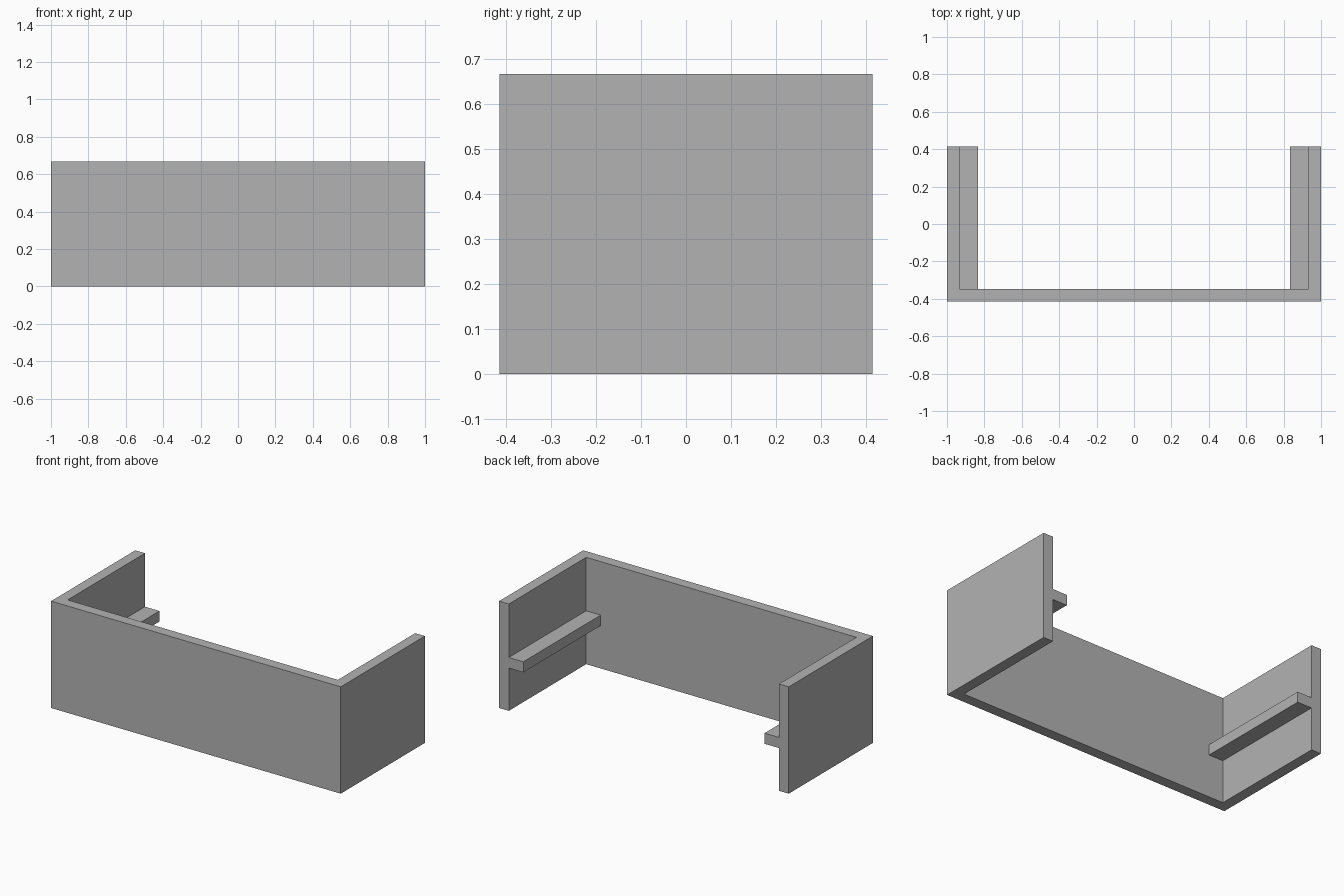
import bpy
import bmesh

cube = bpy.data.objects.get("Cube")
if cube:
    bpy.data.objects.remove(cube, do_unlink=True)

HALF_W, HALF_D, HEIGHT, WALL = 1.0, 0.415, 0.667, 0.067
RAIL_LOW, RAIL_TOP, RAIL_INNER = 0.267, 0.333, 0.833

grey = bpy.data.materials.new("plain grey")
grey.use_nodes = True
colour = (0.45, 0.45, 0.45, 1)
grey.diffuse_color = colour
grey.node_tree.nodes["Principled BSDF"].inputs["Base Color"].default_value = colour


def extrude_outline(name, outline, low, high):
    """Make a solid from a flat outline, raised from low to high."""
    bm = bmesh.new()
    base = bm.faces.new([bm.verts.new((x, y, low)) for x, y in outline])
    raised = bmesh.ops.extrude_face_region(bm, geom=[base])["geom"]
    verts = [v for v in raised if isinstance(v, bmesh.types.BMVert)]
    bmesh.ops.translate(bm, verts=verts, vec=(0, 0, high - low))
    bmesh.ops.recalc_face_normals(bm, faces=bm.faces)
    mesh = bpy.data.meshes.new(name)
    bm.to_mesh(mesh)
    bm.free()
    mesh.materials.append(grey)
    obj = bpy.data.objects.new(name, mesh)
    bpy.context.collection.objects.link(obj)
    return obj


# U-shaped wall: front panel with two side panels, open at the back
inner_x, inner_y = HALF_W - WALL, -HALF_D + WALL
half = [(HALF_W, -HALF_D), (HALF_W, HALF_D), (inner_x, HALF_D), (inner_x, inner_y)]
extrude_outline("wall", half + [(-x, y) for x, y in reversed(half)], 0, HEIGHT)

# Support rails along the inside of each side panel
for side, label in ((1, "left"), (-1, "right")):
    a, b = side * RAIL_INNER, side * inner_x
    extrude_outline(label + "_rail",
                    [(a, inner_y), (b, inner_y), (b, HALF_D), (a, HALF_D)],
                    RAIL_LOW, RAIL_TOP)
